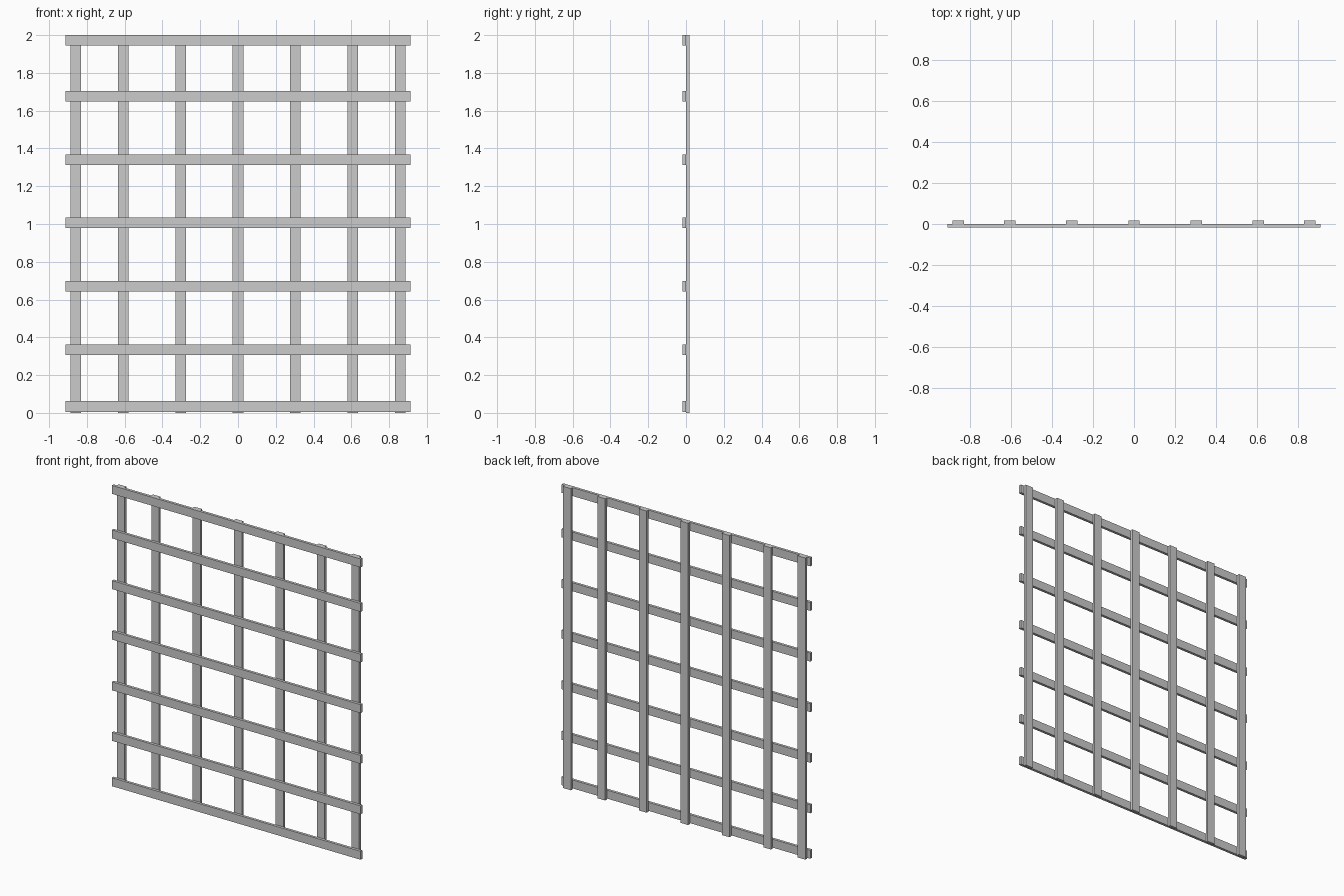
import bpy

if "Cube" in bpy.data.objects:
    bpy.data.objects.remove(bpy.data.objects["Cube"])

W = 0.056   # slat width
T = 0.018   # slat thickness


def slat(name, lo, hi):
    """Axis-aligned box between two corners."""
    bpy.ops.mesh.primitive_cube_add(size=1, location=[(a + b) / 2 for a, b in zip(lo, hi)])
    ob = bpy.context.object
    ob.name = name
    ob.scale = [b - a for a, b in zip(lo, hi)]
    bpy.ops.object.transform_apply(location=False, rotation=False, scale=True)


# Upright slats at the back, end ones set closer in
for i, x in enumerate([-0.86, -0.608, -0.304, 0, 0.304, 0.608, 0.86]):
    slat(f"upright_slat_{i + 1}", (x - W / 2, 0, 0), (x + W / 2, T, 2.0))

# Cross slats at the front
for i, z in enumerate([0.034, 0.335, 0.67, 1.006, 1.341, 1.677, 1.972]):
    slat(f"cross_slat_{i + 1}", (-0.912, -T, z - W / 2), (0.912, 0, z + W / 2))
